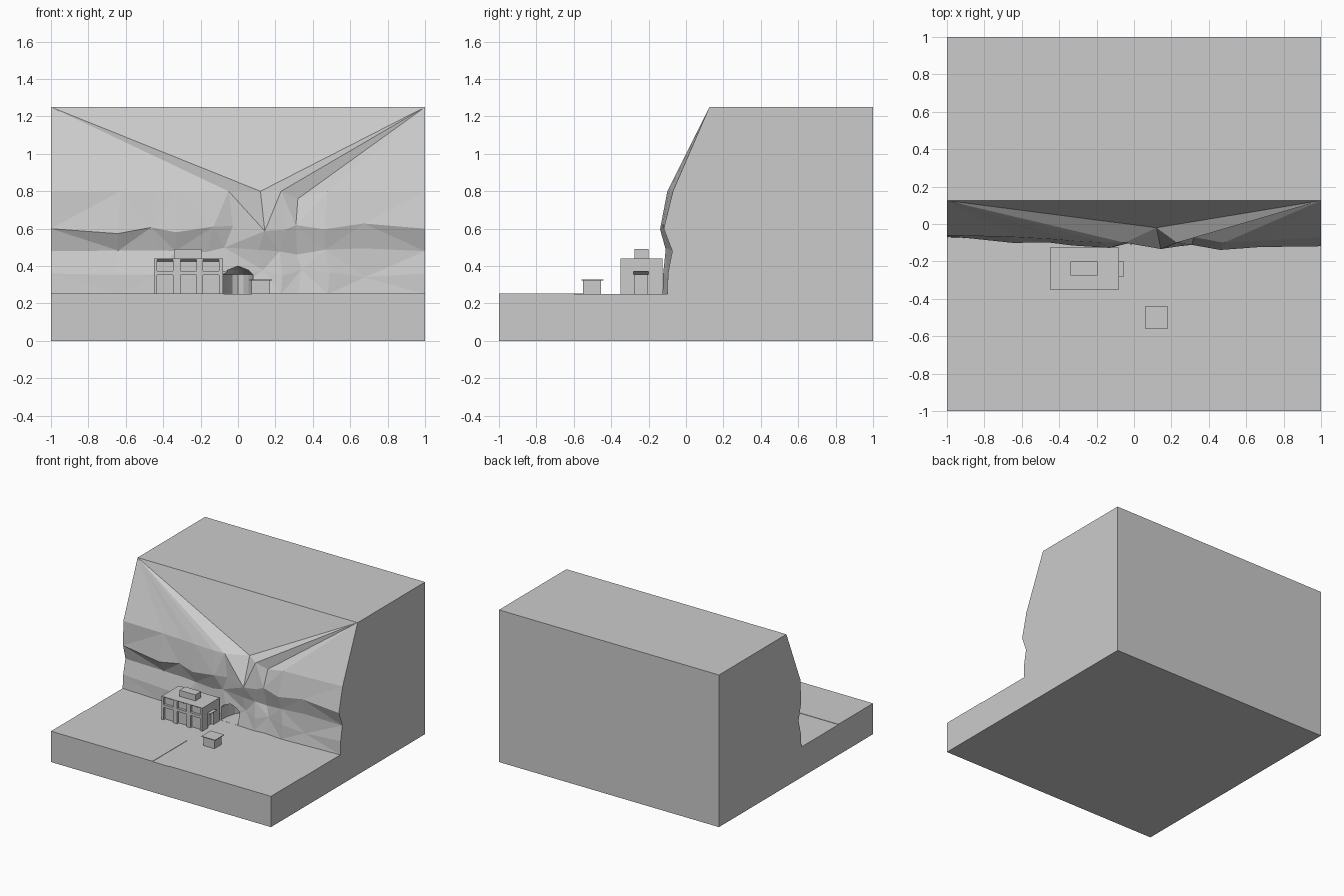
import bpy, bmesh, math, random

if "Cube" in bpy.data.objects:
    bpy.data.objects.remove(bpy.data.objects["Cube"])

random.seed(4)
G = 0.25  # ground level


def finish(name, bm):
    bmesh.ops.recalc_face_normals(bm, faces=bm.faces[:])
    me = bpy.data.meshes.new(name)
    bm.to_mesh(me)
    bm.free()
    ob = bpy.data.objects.new(name, me)
    bpy.context.collection.objects.link(ob)
    return ob


def prism(bm, pts, axis, a, b):
    """Extrude a 2D outline along x (pts are y,z) or z (pts are x,y)."""
    def at(p, t):
        return (t, p[0], p[1]) if axis == 'x' else (p[0], p[1], t)
    lo = [bm.verts.new(at(p, a)) for p in pts]
    hi = [bm.verts.new(at(p, b)) for p in pts]
    bm.faces.new(lo)
    bm.faces.new(hi)
    n = len(pts)
    for i in range(n):
        j = (i + 1) % n
        bm.faces.new((lo[i], lo[j], hi[j], hi[i]))


def box(bm, x0, x1, y0, y1, z0, z1):
    prism(bm, [(x0, y0), (x1, y0), (x1, y1), (x0, y1)], 'z', z0, z1)


def box_object(name, *dims):
    bm = bmesh.new()
    box(bm, *dims)
    return finish(name, bm)


def cut(target, cutter):
    mod = target.modifiers.new("cut", 'BOOLEAN')
    mod.operation = 'DIFFERENCE'
    mod.solver = 'EXACT'
    mod.object = cutter
    cutter.hide_render = True
    cutter.hide_set(True)
    bpy.context.view_layer.objects.active = target
    bpy.ops.object.modifier_apply(modifier=mod.name)
    bpy.data.objects.remove(cutter)


# Terrain: plateau and faceted cliff as one solid
xs = [-1, -.63, -.45, -.33, -.15, -.05, .12, .23, .32, .48, .68, 1]
foot = [-.07, -.085, -.10, -.105, -.11, -.11, -.115, -.12, -.11, -.125, -.115, -.10]
crest = [-.06, -.07, -.08, -.09, -.10, -.10, -.02, -.10, -.07, -.10, -.09, -.07]
levels = [G, .36, .48, .60, .80]
bulge = [0, .015, .025, -.005, 0]
last, apex = len(xs) - 1, 6

bm = bmesh.new()
rows = []
for r, z in enumerate(levels):
    t = max(0, r - 2) / 2
    row = []
    for c, x in enumerate(xs):
        base = foot[c] if r < 4 else crest[c]
        y = base + bulge[r]
        zz, xx = z, x
        if 0 < r < 4:
            y += random.uniform(-.014, .014)
            if 0 < c < last:
                zz += random.uniform(-.03, .03)
                xx += random.uniform(-.025, .025)
        if r == 4 and c == 8:
            zz = .76
        row.append(bm.verts.new((xx, y, zz)))
    rows.append(row)
for r in range(4):
    for c in range(last):
        a, b = rows[r][c], rows[r][c + 1]
        d, e = rows[r + 1][c], rows[r + 1][c + 1]
        if (r + c) % 2:
            bm.faces.new((a, b, e))
            bm.faces.new((a, e, d))
        else:
            bm.faces.new((a, b, d))
            bm.faces.new((b, e, d))

# Upper slopes fan out to the two top corners
L, R = bm.verts.new((-1, .125, 1.25)), bm.verts.new((1, .125, 1.25))
top = rows[4]
for c in range(last):
    bm.faces.new((L if c < apex else R, top[c], top[c + 1]))
bm.faces.new((L, top[apex], R))

# Flat outer sides of the block
ends = []
for x, corner, c in ((-1, L, 0), (1, R, last)):
    ring = [bm.verts.new((x, y, z)) for y, z in
            ((1, 1.25), (1, 0), (-1, 0), (-1, G))]
    bm.faces.new([corner] + ring + [row[c] for row in rows])
    ends.append(ring)
l, r = ends
bm.faces.new((L, R, r[0], l[0]))
for i in range(3):
    bm.faces.new((l[i], r[i], r[i + 1], l[i + 1]))
bm.faces.new([l[3], r[3]] + rows[0][::-1])
terrain = finish("cliff_terrain", bm)

# Cave: deep rounded niche with a sloping ceiling
bm = bmesh.new()
n = 16
rings = []
for rad, z in ((1, G + .0006), (1, .355), (.7, .378)):
    rings.append([bm.verts.new((.08 * rad * math.cos(2 * math.pi * i / n),
                                -.10 + .2 * rad * math.sin(2 * math.pi * i / n), z))
                  for i in range(n)])
tip = bm.verts.new((0, -.1, .40))
bm.faces.new(rings[0])
for i in range(n):
    j = (i + 1) % n
    for a, b in zip(rings, rings[1:]):
        bm.faces.new((a[i], a[j], b[j], b[i]))
    bm.faces.new((rings[2][i], rings[2][j], tip))
cut(terrain, finish("cave_cutter", bm))

# Low paved yards either side of the road
box_object("left_yard", -1, -.077, -1, -.55, G - .004, G + .003)
box_object("right_yard", .075, 1, -1, -.60, G - .004, G + .003)

# Main building with recessed windows and a side doorway
building = box_object("building", -.45, -.08, -.35, -.125, G - .003, .44)
bm = bmesh.new()
for x in (-.39, -.265, -.145):
    box(bm, x - .043, x + .043, -.40, -.33, G - .02, .352)
    prism(bm, [(-.40, .375), (-.33, .375), (-.33, .424), (-.35, .436), (-.40, .436)],
          'x', x - .043, x + .043)
box(bm, -.10, -.02, -.275, -.205, G - .02, .355)
cut(building, finish("opening_cutter", bm))
box_object("roof_hut", -.34, -.195, -.275, -.2, .437, .49)

# Sloped awning over the side doorway
bm = bmesh.new()
sec = [(-.082, .375), (-.053, .375), (-.053, .37), (-.082, .355)]
lo = [bm.verts.new((x, -.28, z)) for x, z in sec]
hi = [bm.verts.new((x, -.2, z)) for x, z in sec]
bm.faces.new(lo)
bm.faces.new(hi)
for i in range(4):
    j = (i + 1) % 4
    bm.faces.new((lo[i], lo[j], hi[j], hi[i]))
finish("door_awning", bm)

# Gate booth with thin overhanging roof
box_object("booth_body", .073, .17, -.55, -.455, G - .003, .323)
box_object("booth_roof", .06, .183, -.56, -.44, .322, .328)
